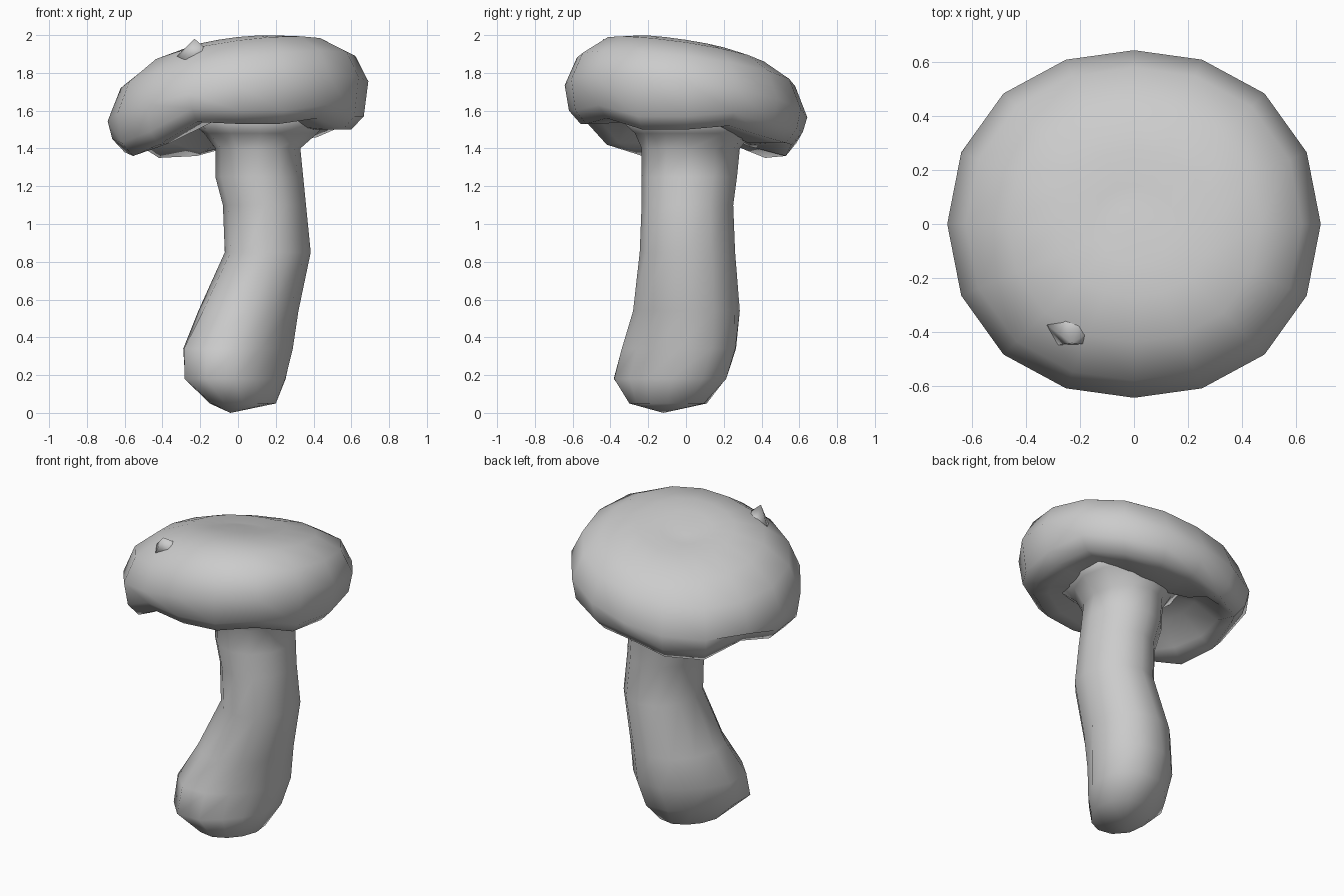
import bpy, bmesh
from math import sin, cos, pi

cube = bpy.data.objects.get("Cube")
if cube:
    bpy.data.objects.remove(cube, do_unlink=True)

grey = bpy.data.materials.new("plain grey")
grey.use_nodes = True
grey.diffuse_color = (0.6, 0.6, 0.6, 1)
grey.node_tree.nodes["Principled BSDF"].inputs["Base Color"].default_value = (0.6, 0.6, 0.6, 1)


def loft(name, rings, start, end):
    """Skin closed rings of points, capped by a fan at each end."""
    bm = bmesh.new()
    loops = [[bm.verts.new(p) for p in ring] for ring in rings]
    n = len(loops[0])
    for a, b in zip(loops, loops[1:]):
        for i in range(n):
            j = (i + 1) % n
            bm.faces.new((a[i], a[j], b[j], b[i]))
    for tip, loop in ((start, loops[0]), (end, loops[-1])):
        v = bm.verts.new(tip)
        for i in range(n):
            bm.faces.new((loop[i], loop[(i + 1) % n], v))
    bmesh.ops.recalc_face_normals(bm, faces=bm.faces)
    mesh = bpy.data.meshes.new(name)
    bm.to_mesh(mesh)
    bm.free()
    mesh.materials.append(grey)
    mesh.shade_smooth()
    obj = bpy.data.objects.new(name, mesh)
    bpy.context.collection.objects.link(obj)
    return obj


# Stem: each section is height, x range, y range, diagonal stretch
sections = [
    (0.05, -0.15, 0.20, -0.30, 0.11, 0.08),
    (0.18, -0.28, 0.25, -0.38, 0.21, 0.19),
    (0.34, -0.29, 0.29, -0.34, 0.265, 0.16),
    (0.54, -0.21, 0.32, -0.28, 0.285, 0.05),
    (0.85, -0.07, 0.385, -0.245, 0.26, 0),
    (1.10, -0.08, 0.36, -0.235, 0.25, 0),
    (1.25, -0.12, 0.345, -0.235, 0.27, 0),
    (1.40, -0.12, 0.33, -0.235, 0.285, 0),
    (1.48, -0.18, 0.42, -0.27, 0.35, 0.05),
    (1.58, -0.30, 0.50, -0.38, 0.42, 0),
]
STEM_SIDES = 12
stem_rings = []
for z, x0, x1, y0, y1, stretch in sections:
    ring = []
    for i in range(STEM_SIDES):
        a = 2 * pi * i / STEM_SIDES
        r = (1 + stretch * sin(2 * a)) / 2
        ring.append(((x0 + x1) / 2 + (x1 - x0) * r * cos(a),
                     (y0 + y1) / 2 + (y1 - y0) * r * sin(a), z))
    stem_rings.append(ring)
loft("stem", stem_rings, (-0.04, -0.12, 0), (0.1, 0.02, 1.6))

# Cap: a tilted, dimpled disc with a wavy lower rim
rim = [1.50, 1.52, 1.46, 1.43, 1.42, 1.36, 1.35, 1.44,
       1.38, 1.36, 1.42, 1.54, 1.53, 1.53, 1.56, 1.50]


def cap_ring(scale, height):
    ring = []
    for i, low in enumerate(rim):
        a = 2 * pi * i / len(rim)
        r = scale * (0.674 + 0.024 * cos(2 * a) - 0.008 * cos(4 * a))
        ring.append((r * cos(a), r * sin(a), height(a, low)))
    return ring


def sloped(mid, tilt_x, tilt_y):
    return lambda a, low: mid + tilt_x * cos(a) - tilt_y * sin(a)


def underside(hollow):
    """Hollow on one side, nearly flat where the stem flares into the rim."""
    def height(a, low):
        fill = min(1, max(0, (cos(a - pi / 4) - 0.1) / 0.4))
        return fill * low + (1 - fill) * max(low, hollow)
    return height


cap_rings = [
    cap_ring(0.22, sloped(1.94, 0.02, 0.035)),
    cap_ring(0.42, sloped(1.945, 0.03, 0.045)),
    cap_ring(0.68, sloped(1.902, 0.06, 0.07)),
    cap_ring(0.90, sloped(1.805, 0.085, 0.075)),
    cap_ring(1.0, sloped(1.65, 0.105, 0.085)),
    cap_ring(0.965, lambda a, low: low + 0.07),
    cap_ring(0.87, lambda a, low: low),
    cap_ring(0.74, underside(1.43)),
    cap_ring(0.54, underside(1.54)),
]
loft("cap", cap_rings, (-0.04, 0.06, 1.925), (0.1, 0.04, 1.55))

# Small nub pinched up from the top of the cap
nub_base = [(-0.22 + 0.12 * cos(a), -0.36 + 0.10 * sin(a), 1.87)
            for a in (2 * pi * i / 6 for i in range(6))]
loft("cap_nub", [nub_base], (-0.22, -0.36, 1.85), (-0.23, -0.44, 1.98))
